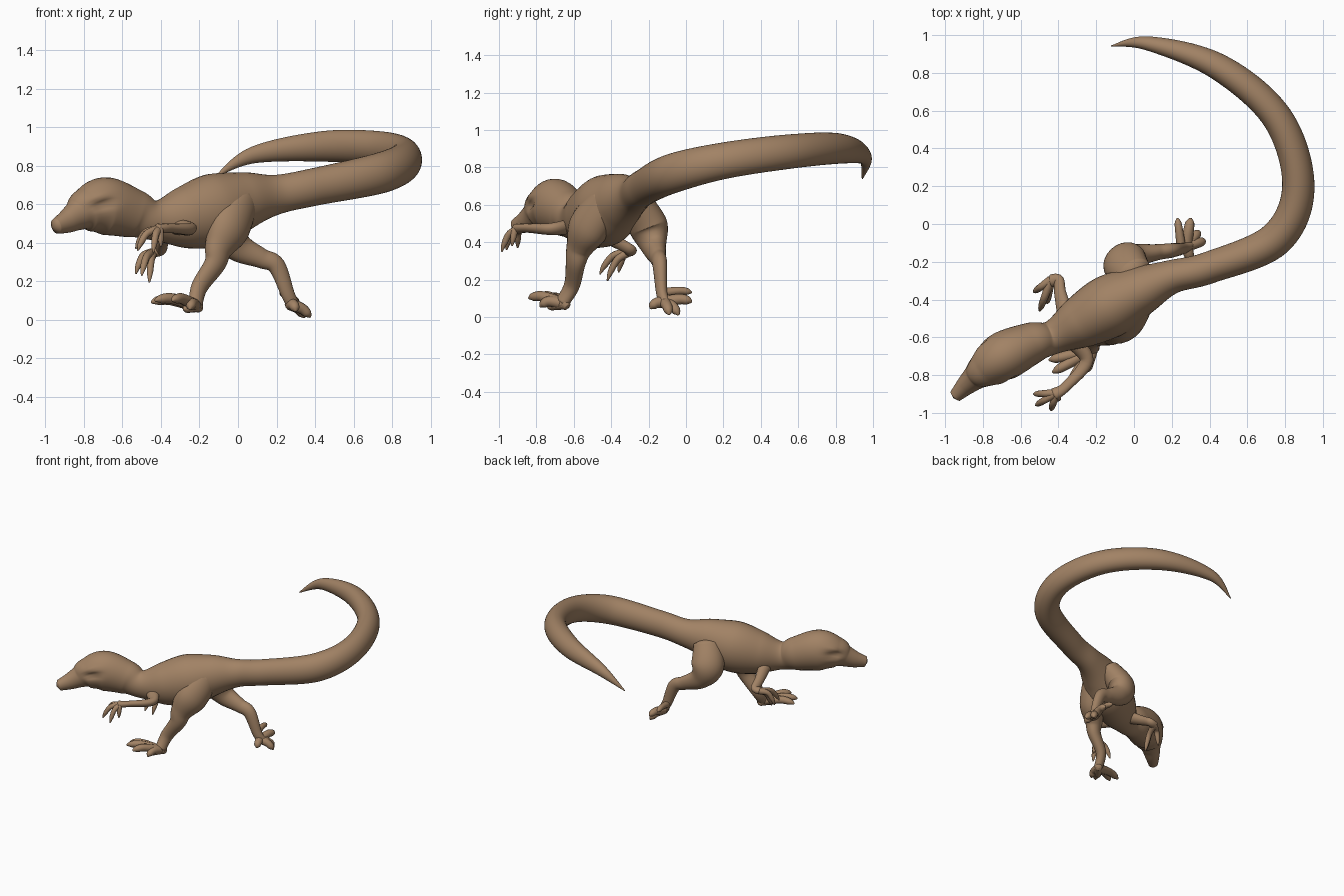
import bpy, bmesh
from math import cos, sin, exp, tau
from mathutils import Vector

cube = bpy.data.objects.get("Cube")
if cube:
    bpy.data.objects.remove(cube, do_unlink=True)

BROWN = (.36, .225, .13, 1)
skin = bpy.data.materials.new("brown_skin")
skin.use_nodes = True
skin.diffuse_color = BROWN
shader = next(node for node in skin.node_tree.nodes if node.type == 'BSDF_PRINCIPLED')
shader.inputs["Base Color"].default_value = BROWN

UP = Vector((0, 0, 1))
SIDEWAYS = Vector((.63, -.77, 0))   # across the animal
FORWARD_SLOPE = Vector((.74, .6, .2)).normalized()   # along the head


def smooth_path(points, steps):
    """Interpolate position and radius together with a Catmull-Rom spline."""
    knots = [Vector(p) for p in [points[0], *points, points[-1]]]
    path = []
    for before, start, end, after in zip(knots, knots[1:], knots[2:], knots[3:]):
        for step in range(steps):
            t = step / steps
            slope = (end - before) / 2
            next_slope = (after - start) / 2
            gap = end - start
            path.append(start + t * slope
                        + t * t * (3 * gap - 2 * slope - next_slope)
                        + t * t * t * (slope + next_slope - 2 * gap))
    return path + [knots[-1]]


def sweep(bm, points, guide, ratio, steps=8, sides=24):
    """Skin a tube along (x, y, z, radius); ratio stretches it along the guide."""
    path = smooth_path(points, steps)
    centres = [p.to_3d() for p in path]
    last = len(path) - 1
    rings = []
    for i, centre in enumerate(centres):
        tangent = (centres[min(i + 1, last)] - centres[max(i - 1, 0)]).normalized()
        guide = (guide - tangent * guide.dot(tangent)).normalized()
        side = tangent.cross(guide)
        radius = max(path[i].w, .002)
        angles = [tau * k / sides for k in range(sides)]
        rings.append([bm.verts.new(centre + radius * (side * cos(a) + guide * ratio * sin(a)))
                      for a in angles])
    for ring, following in zip(rings, rings[1:]):
        for k in range(sides):
            n = (k + 1) % sides
            bm.faces.new((ring[k], ring[n], following[n], following[k]))
    # Domed ends
    for ring, end, inner in ((rings[0], 0, 1), (rings[-1], last, last - 1)):
        outward = (centres[end] - centres[inner]).normalized()
        tip = bm.verts.new(centres[end] + outward * path[end].w * .5)
        for k in range(sides):
            bm.faces.new((ring[k], ring[(k + 1) % sides], tip))


def finish(name, bm):
    bmesh.ops.recalc_face_normals(bm, faces=bm.faces[:])
    for face in bm.faces:
        face.smooth = True
    mesh = bpy.data.meshes.new(name)
    bm.to_mesh(mesh)
    bm.free()
    mesh.materials.append(skin)
    bpy.context.collection.objects.link(bpy.data.objects.new(name, mesh))


def add_limb(name, points):
    bm = bmesh.new()
    sweep(bm, points, SIDEWAYS, .8)
    finish(name, bm)


def add_digits(name, root, tips, radius, arch):
    """Arched, tapering toes or fingers that fan out from one root."""
    bm = bmesh.new()
    root = Vector(root)
    for tip in tips:
        tip = Vector(tip)
        knuckle = root.lerp(tip, .55) + UP * arch
        joint = root.lerp(tip, .85) + UP * arch * .6
        sweep(bm, [(*root, radius), (*knuckle, radius * .85),
                   (*joint, radius * .7), (*tip, radius * .2)], UP, 1, sides=12)
    finish(name, bm)


# Head, neck, torso and tail in one continuous skin
body = bmesh.new()
sweep(body, [
    (-.945, -.91, .485, .035),   # snout
    (-.89, -.855, .51, .053),
    (-.84, -.81, .54, .07),
    (-.79, -.77, .57, .1),
    (-.69, -.7, .59, .13),       # back of the skull
    (-.54, -.63, .55, .11),
    (-.43, -.6, .515, .09),      # neck
    (-.28, -.52, .53, .14),
    (-.12, -.43, .57, .165),     # ribs
    (.04, -.35, .62, .13),       # hips
    (.2, -.28, .65, .09),
    (.4, -.23, .69, .085),
    (.75, -.08, .765, .092),     # tail bend
    (.87, .2, .835, .085),
    (.76, .56, .885, .08),
    (.45, .83, .9, .07),
    (.08, .955, .855, .038),
    (-.12, .943, .74, .003),     # tail tip
], UP, 1.15, steps=12, sides=36)

# Eye sockets sunk beneath raised brows
for direction in (SIDEWAYS, -SIDEWAYS):
    socket = Vector((-.765, -.75, .6)) + direction * .11
    for vert in body.verts:
        offset = vert.co - socket
        run = offset.dot(FORWARD_SLOPE)
        rise = offset.z - run * .2
        if offset.length < .16 and offset.dot(direction) > -.07:
            length_fade = exp(-(run / .06) ** 2)
            hollow = exp(-(rise / .02) ** 2) * .026
            brow = exp(-((rise - .04) / .02) ** 2) * .012
            vert.co += direction * length_fade * (brow - hollow)
finish("body_and_tail", body)

# Legs, from hip through knee and ankle to foot
add_limb("left_leg", [
    (.02, -.42, .63, .1),
    (-.05, -.52, .48, .12),
    (-.1, -.57, .37, .08),
    (-.12, -.59, .29, .06),
    (-.2, -.61, .17, .047),
    (-.22, -.66, .08, .04)])
add_limb("right_leg", [
    (0, -.27, .62, .1),
    (-.05, -.2, .48, .12),
    (0, -.17, .38, .08),
    (.12, -.15, .32, .053),
    (.2, -.14, .28, .047),
    (.26, -.13, .13, .036),
    (.29, -.11, .07, .035)])

# Arms, from shoulder through elbow to palm
add_limb("left_arm", [
    (-.35, -.6, .49, .05),
    (-.25, -.72, .47, .038),
    (-.36, -.86, .475, .028),
    (-.42, -.9, .47, .034)])
add_limb("right_arm", [
    (-.36, -.49, .47, .05),
    (-.39, -.37, .4, .036),
    (-.4, -.3, .36, .032),
    (-.44, -.3, .35, .033)])

# Feet
add_digits("left_toes", (-.225, -.67, .075),
           [(-.45, -.72, .09), (-.43, -.785, .1), (-.34, -.84, .1), (-.25, -.78, .055)],
           radius=.033, arch=.02)
add_digits("left_heel", (-.21, -.65, .07),
           [(-.2, -.63, .05), (-.28, -.74, .055)], radius=.03, arch=0)
add_digits("right_toes", (.275, -.115, .08),
           [(.375, -.09, .014), (.345, -.04, .012), (.3, .03, .08), (.3, -.19, .045)],
           radius=.033, arch=.015)
add_digits("right_inner_toe", (.25, -.12, .13), [(.23, .03, .13)], radius=.025, arch=.01)

# Hands
add_digits("left_fingers", (-.41, -.895, .47),
           [(-.53, -.9, .37), (-.52, -.96, .36), (-.44, -.985, .35), (-.4, -.93, .38)],
           radius=.022, arch=.04)
add_digits("right_fingers", (-.44, -.295, .35),
           [(-.53, -.36, .24), (-.5, -.46, .23), (-.46, -.42, .195)],
           radius=.023, arch=.045)
